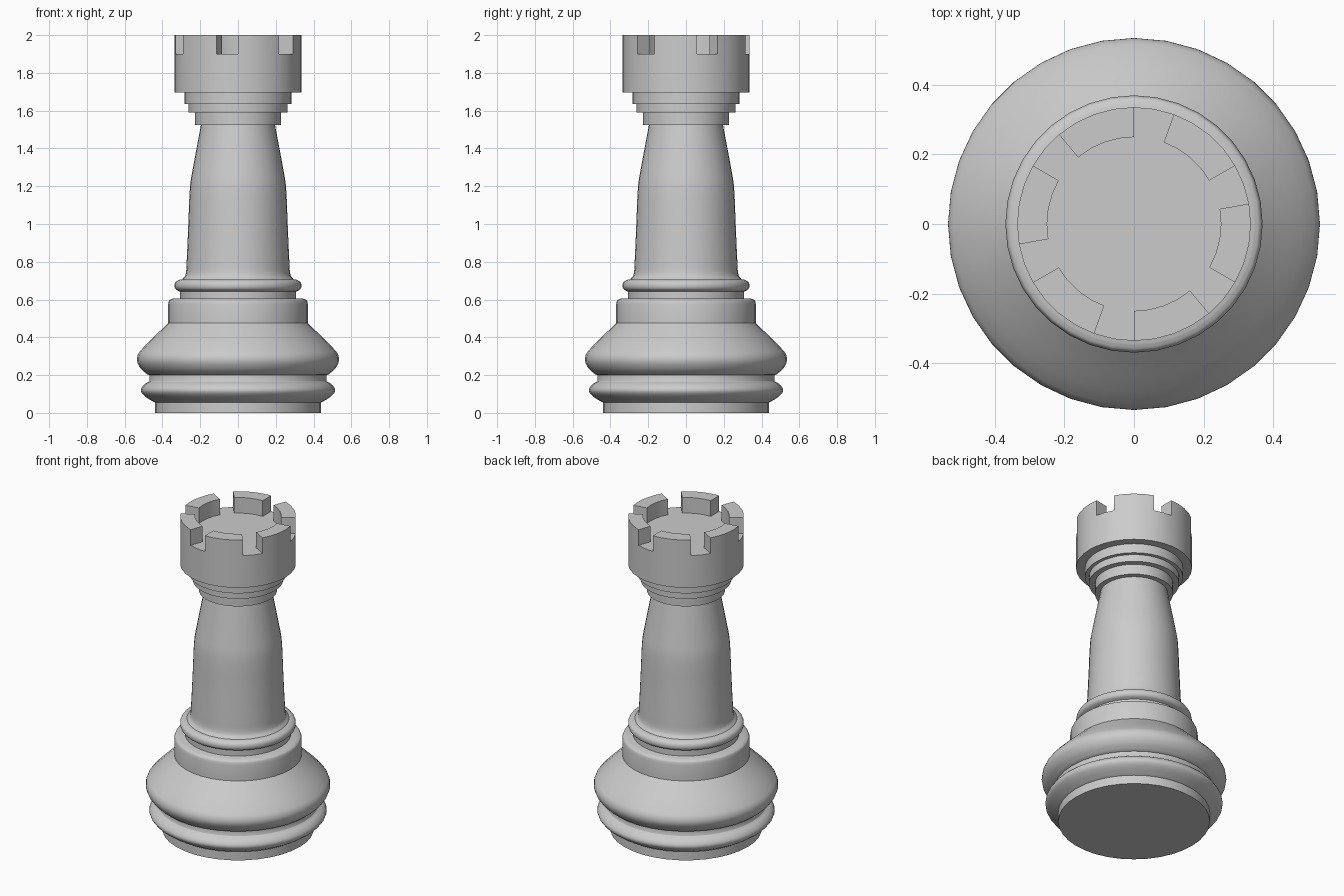
import bpy
import bmesh
import math
from mathutils import Vector
from mathutils.geometry import interpolate_bezier

SEGMENTS = 36
SHARP_ANGLE = math.radians(35)

default_cube = bpy.data.objects.get("Cube")
if default_cube:
    bpy.data.objects.remove(default_cube, do_unlink=True)


def curve_through(points, steps=4):
    """Sample a smooth curve through (radius, height) points."""
    pts = [Vector((r, 0, z)) for r, z in points]
    tangents = []
    for i in range(len(pts)):
        before, after = pts[max(i - 1, 0)], pts[min(i + 1, len(pts) - 1)]
        tangents.append((after - before).normalized())
    samples = [pts[0]]
    for a, b, ta, tb in zip(pts, pts[1:], tangents, tangents[1:]):
        reach = (b - a).length / 3
        samples += interpolate_bezier(a, a + ta * reach, b - tb * reach, b, steps + 1)[1:]
    return [(p.x, p.z) for p in samples]


def lathe(profile):
    """Revolve a bottom-to-top profile around z and cap both ends."""
    bm = bmesh.new()
    rings = []
    for radius, height in profile:
        ring = []
        for i in range(SEGMENTS):
            angle = math.tau * i / SEGMENTS
            ring.append(bm.verts.new((radius * math.cos(angle), radius * math.sin(angle), height)))
        rings.append(ring)
    for low, high in zip(rings, rings[1:]):
        for i in range(SEGMENTS):
            j = (i + 1) % SEGMENTS
            bm.faces.new((low[i], low[j], high[j], high[i]))
    bm.faces.new(reversed(rings[0]))
    bm.faces.new(rings[-1])
    return bm


def finish(bm, name):
    """Turn the bmesh into a named, smooth-shaded object."""
    bmesh.ops.recalc_face_normals(bm, faces=bm.faces)
    mesh = bpy.data.meshes.new(name)
    bm.to_mesh(mesh)
    bm.free()
    obj = bpy.data.objects.new(name, mesh)
    bpy.context.collection.objects.link(obj)
    bpy.ops.object.select_all(action='DESELECT')
    obj.select_set(True)
    bpy.context.view_layer.objects.active = obj
    bpy.ops.object.shade_smooth_by_angle(angle=SHARP_ANGLE)
    return obj


# Base: foot, lower bead, groove, wide bulge and rounded drum
foot = [(0.44, 0), (0.44, 0.055)]
bead = curve_through([(0.445, 0.057), (0.495, 0.09), (0.514, 0.118), (0.5, 0.147), (0.47, 0.167)])
groove = [(0.468, 0.17), (0.468, 0.2)]
bulge = curve_through([(0.48, 0.204), (0.515, 0.235), (0.535, 0.28), (0.52, 0.325), (0.37, 0.475)])
drum = curve_through([(0.37, 0.575), (0.364, 0.595), (0.345, 0.605)])
finish(lathe(foot + bead + groove + bulge + drum), "base")

# Shaft: neck, bead and tapering column
neck = [(0.307, 0.6), (0.307, 0.642)]
neck_bead = curve_through([(0.312, 0.644), (0.33, 0.655), (0.336, 0.673), (0.33, 0.693), (0.31, 0.705)])
column = curve_through([(0.296, 0.706), (0.278, 0.73), (0.272, 0.8), (0.263, 1),
                        (0.254, 1.2), (0.238, 1.3), (0.195, 1.53)])
finish(lathe(neck + neck_bead + column), "shaft")

# Stepped collar under the head
collar = []
for radius, bottom, top in [(0.227, 1.525, 1.59), (0.262, 1.59, 1.635), (0.284, 1.635, 1.695)]:
    collar += [(radius, bottom), (radius, top)]
finish(lathe(collar), "collar")

# Head with six battlements raised from its rim
bm = lathe([(0.336, 1.695), (0.336, 1.9), (0.25, 1.9)])
rim = []
for face in bm.faces:
    centre = face.calc_center_median()
    angle = math.degrees(math.atan2(centre.y, centre.x)) % 360
    on_rim = len(face.verts) == 4 and centre.z > 1.89
    if on_rim and (angle - 30) % 60 < 40:
        rim.append(face)
raised = bmesh.ops.extrude_face_region(bm, geom=rim)["geom"]
tops = [v for v in raised if isinstance(v, bmesh.types.BMVert)]
bmesh.ops.translate(bm, vec=(0, 0, 0.1), verts=tops)
bmesh.ops.delete(bm, geom=[f for f in rim if f.is_valid], context='FACES')
finish(bm, "battlement_head")
